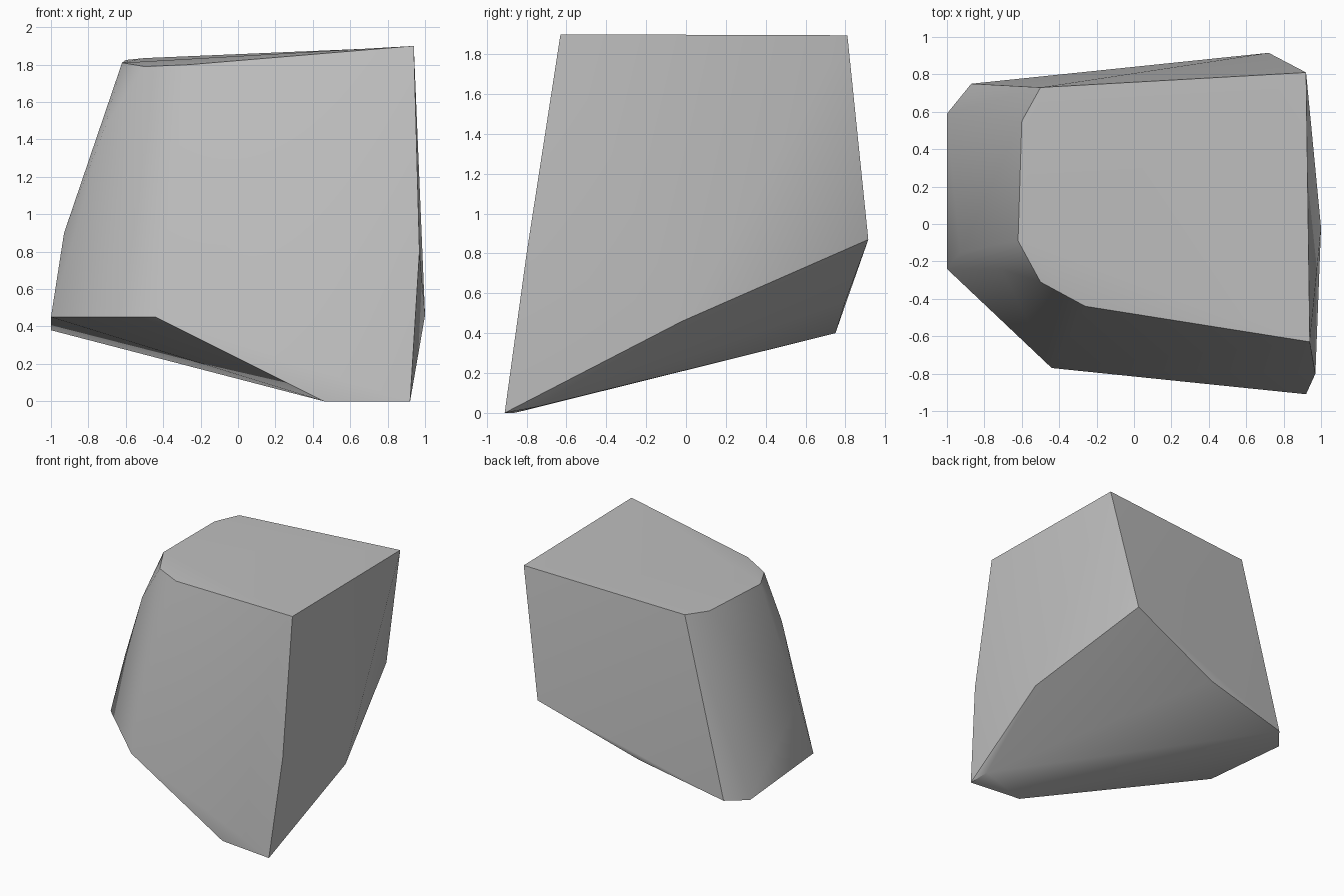
import bpy, bmesh, math

cube = bpy.data.objects.get("Cube")
if cube:
    bpy.data.objects.remove(cube, do_unlink=True)

# Single stone colour
stone = bpy.data.materials.new("stone grey")
stone.use_nodes = True
grey = (0.52, 0.52, 0.52, 1)
stone.diffuse_color = grey
stone.node_tree.nodes["Principled BSDF"].inputs["Base Color"].default_value = grey

# Corner points of the chipped block, grouped by region
top = [(-.5, .73, 1.835), (.92, .81, 1.895), (.94, -.63, 1.9), (-.26, -.44, 1.8),
       (-.5, -.31, 1.79), (-.62, -.09, 1.81), (-.6, .55, 1.825)]
left_side = [(-.71, -.24, 1.47), (-.93, -.15, .9), (-1, -.24, .45),
             (-1, .59, .38), (-.87, .75, .4)]
right_side = [(.97, -.8, .8), (1, -.02, .46), (.72, .915, .87)]
underside = [(-.13, .8, .56), (-.44, -.77, .45), (.46, -.86, 0),
             (.92, -.91, 0), (.89, -.75, .03)]

# The rock is the convex shell around its corners
bm = bmesh.new()
for p in top + left_side + right_side + underside:
    bm.verts.new(p)
hull = bmesh.ops.convex_hull(bm, input=bm.verts)
loose = [v for v in bm.verts if not v.link_faces]
bmesh.ops.delete(bm, geom=loose, context='VERTS')
bmesh.ops.dissolve_limit(bm, angle_limit=math.radians(2),
                         verts=bm.verts, edges=bm.edges)
bmesh.ops.recalc_face_normals(bm, faces=bm.faces)

mesh = bpy.data.meshes.new("rock")
bm.to_mesh(mesh)
bm.free()
mesh.materials.append(stone)
rock = bpy.data.objects.new("rock", mesh)
bpy.context.collection.objects.link(rock)

# Soft corners, crisp main edges
bpy.context.view_layer.objects.active = rock
rock.select_set(True)
bpy.ops.object.shade_smooth_by_angle(angle=math.radians(38))
